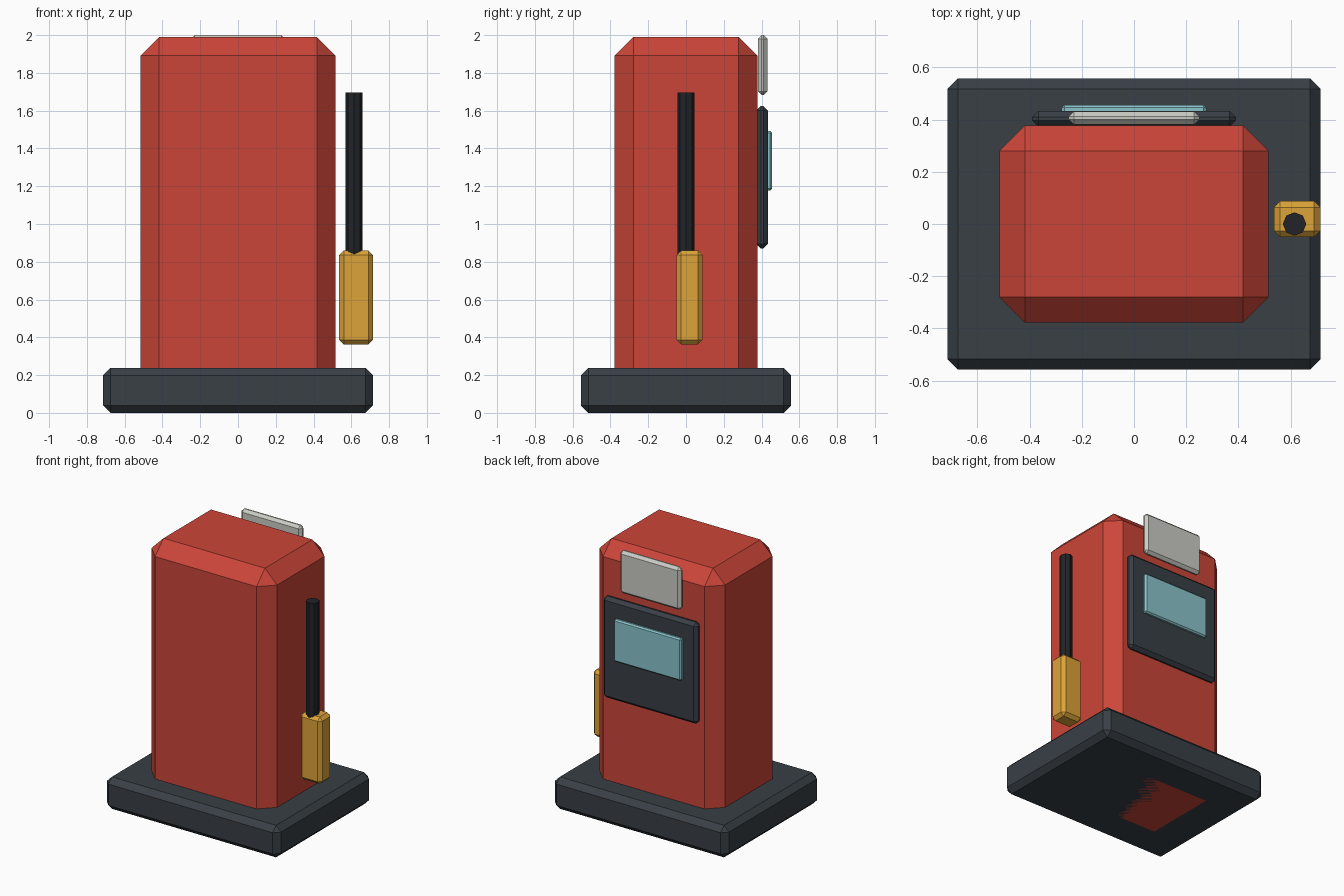
import bpy

if "Cube" in bpy.data.objects:
    bpy.data.objects.remove(bpy.data.objects["Cube"])


def material(name, color):
    m = bpy.data.materials.new(name)
    m.diffuse_color = (*color, 1)
    m.use_nodes = True
    m.node_tree.nodes["Principled BSDF"].inputs["Base Color"].default_value = m.diffuse_color
    return m


RED = material("red_paint", (0.60, 0.06, 0.04))
DARK = material("dark_metal", (0.04, 0.05, 0.06))
BLACK = material("black_rubber", (0.015, 0.017, 0.02))
YELLOW = material("yellow_plastic", (0.72, 0.37, 0.04))
GLASS = material("blue_glass", (0.25, 0.55, 0.60))
PALE = material("pale_grey", (0.60, 0.60, 0.56))


def box(name, x, y, z, bevel, mat):
    """Chamfered box from (min, max) ranges on each axis."""
    spans = (x, y, z)
    bpy.ops.mesh.primitive_cube_add(size=1, location=[(a + b) / 2 for a, b in spans])
    ob = bpy.context.object
    ob.name = name
    ob.scale = [b - a for a, b in spans]
    bpy.ops.object.transform_apply(location=False, rotation=False, scale=True)
    mod = ob.modifiers.new("chamfer", 'BEVEL')
    mod.width = bevel
    mod.segments = 1
    ob.data.materials.append(mat)
    return ob


# Plinth and cabinet
box("base", (-0.715, 0.715), (-0.557, 0.557), (0, 0.238), 0.04, DARK)
box("cabinet", (-0.516, 0.516), (-0.378, 0.378), (0, 1.99), 0.099, RED)

# Display panel, screen and top plate on the back face
box("display_panel", (-0.39, 0.39), (0.373, 0.433), (0.87, 1.625), 0.024, DARK)
box("screen", (-0.277, 0.277), (0.415, 0.456), (1.178, 1.492), 0.01, GLASS)
box("top_plate", (-0.25, 0.25), (0.381, 0.431), (1.682, 2.0), 0.02, PALE)

# Nozzle and straight hose on the right side
box("nozzle", (0.536, 0.714), (-0.05, 0.088), (0.363, 0.86), 0.024, YELLOW)
z0, z1 = 0.75, 1.695
bpy.ops.mesh.primitive_cylinder_add(vertices=8, radius=0.045, depth=z1 - z0,
                                    location=(0.615, 0, (z0 + z1) / 2))
hose = bpy.context.object
hose.name = "hose"
hose.data.materials.append(BLACK)
